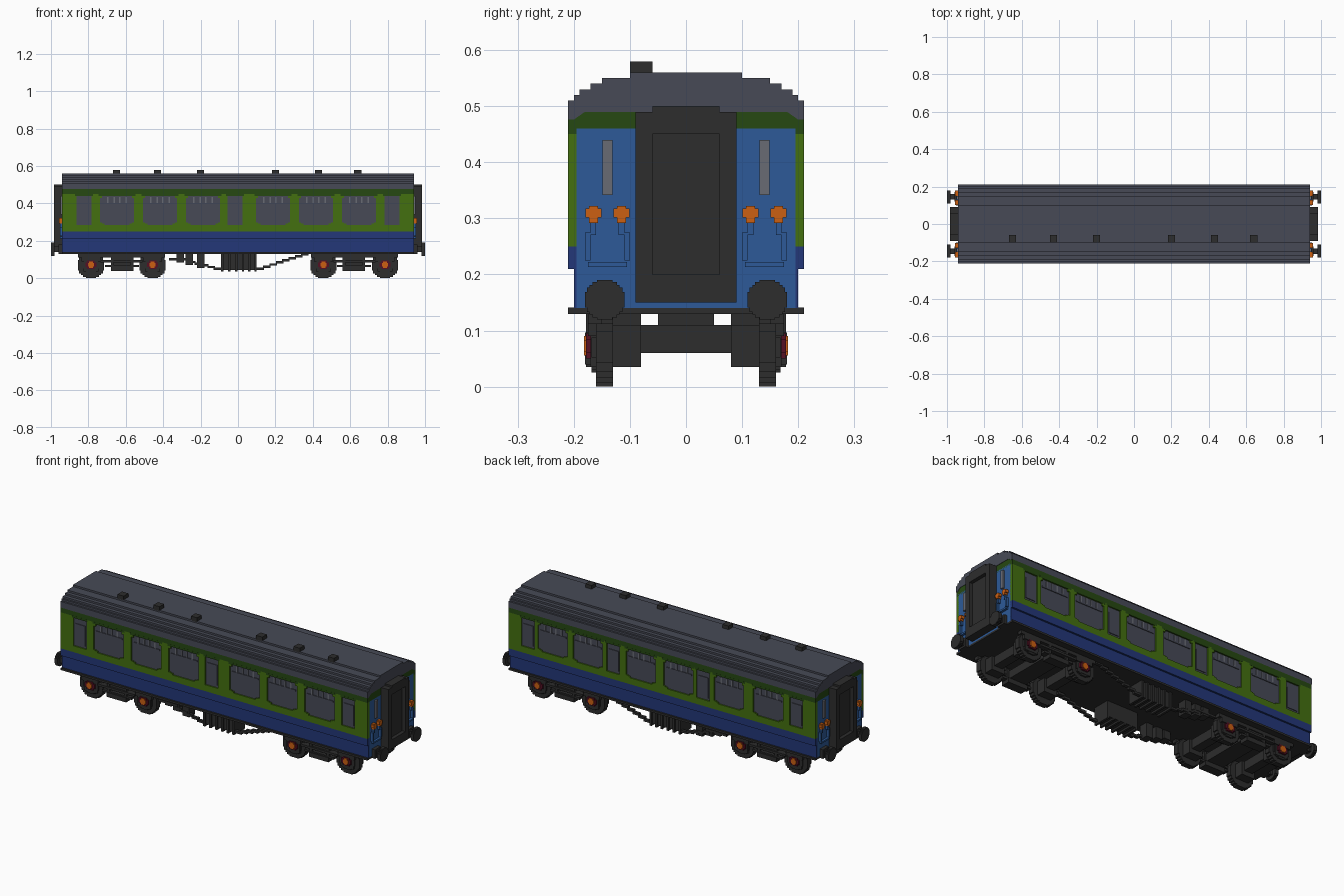
import bpy, bmesh
from mathutils import Vector

cube = bpy.data.objects.get("Cube")
if cube:
    bpy.data.objects.remove(cube, do_unlink=True)


def srgb(h):
    vals = [int(h[i:i + 2], 16) / 255 for i in (0, 2, 4)]
    return tuple(v / 12.92 if v <= 0.04045 else ((v + 0.055) / 1.055) ** 2.4 for v in vals) + (1,)


def material(name, h):
    m = bpy.data.materials.new(name)
    m.use_nodes = True
    m.diffuse_color = srgb(h)
    bsdf = m.node_tree.nodes["Principled BSDF"]
    bsdf.inputs["Base Color"].default_value = srgb(h)
    bsdf.inputs["Roughness"].default_value = 0.9
    return m


GREY = material("slate grey", "474A56")
DARK = material("charcoal", "2D2D2D")
ORANGE = material("orange", "CC6012")
MAROON = material("maroon", "551024")
STEEL = material("steel grey", "686B74")
DGREEN = material("dark green", "264812")
LGREEN = material("leaf green", "437010")
DBLUE = material("navy blue", "233778")
LBLUE = material("light blue", "2D5A98")


def finish(name, bm, mat):
    bmesh.ops.recalc_face_normals(bm, faces=bm.faces)
    me = bpy.data.meshes.new(name)
    bm.to_mesh(me)
    bm.free()
    me.materials.append(mat)
    ob = bpy.data.objects.new(name, me)
    bpy.context.collection.objects.link(ob)
    return ob


def boxes(name, mat, *specs):
    """One object from boxes given as (x0, x1, y0, y1, z0, z1)."""
    bm = bmesh.new()
    for b in specs:
        lo = Vector((min(b[0:2]), min(b[2:4]), min(b[4:6])))
        hi = Vector((max(b[0:2]), max(b[2:4]), max(b[4:6])))
        for v in bmesh.ops.create_cube(bm, size=1)["verts"]:
            v.co = (lo + hi) / 2 + v.co * (hi - lo)
    return finish(name, bm, mat)


def flip(specs, sx=1, sy=1):
    return [(a * sx, b * sx, c * sy, d * sy, e, f) for a, b, c, d, e, f in specs]


def both_sides(specs):
    return flip(specs) + flip(specs, sy=-1)


def prism_x(name, mat, pts, x0, x1):
    """Extrude a closed (y, z) profile along x."""
    bm = bmesh.new()
    face = bm.faces.new([bm.verts.new((x0, y, z)) for y, z in pts])
    out = bmesh.ops.extrude_face_region(bm, geom=[face])["geom"]
    bmesh.ops.translate(bm, vec=(x1 - x0, 0, 0), verts=[v for v in out if isinstance(v, bmesh.types.BMVert)])
    return finish(name, bm, mat)


def stepped_disk(r, steps):
    """Half extents of stacked rectangles that form a blocky disk."""
    return [(r * a, r * b) for a, b in steps]


ROUND = [(1, 0.4), (0.9, 0.62), (0.76, 0.76), (0.62, 0.9), (0.4, 1)]
L = 0.94

# Body core, lower side panels and floor
boxes("body_core", LBLUE, (-L, L, -0.195, 0.195, 0.14, 0.46))
boxes("lower_side_panels", DBLUE, *both_sides([(-L, L, 0.19, 0.20, 0.14, 0.21), (-L, L, 0.19, 0.21, 0.21, 0.25)]))
boxes("floor_plate", DARK, (-L, L, -0.21, 0.21, 0.13, 0.141))

# Upper band and stepped roof
boxes("upper_band", DGREEN, (-L, L, -0.20, 0.20, 0.45, 0.495), (-L, L, -0.21, 0.21, 0.45, 0.476))
half = [(0.18, 0.49), (0.20, 0.476), (0.21, 0.476), (0.21, 0.51), (0.20, 0.51), (0.20, 0.52), (0.19, 0.52),
        (0.19, 0.53), (0.17, 0.53), (0.17, 0.54), (0.15, 0.54), (0.15, 0.55), (0.10, 0.55), (0.10, 0.56)]
prism_x("roof", GREY, half + [(-y, z) for y, z in reversed(half)], -L - 0.002, L + 0.002)
boxes("roof_vents", DARK, *[(x - 0.019, x + 0.019, -0.10, -0.06, 0.555, 0.58)
                            for x in (-0.65, -0.43, -0.20, 0.20, 0.43, 0.64)])

# Window walls: pillars between openings, with glass set back behind them
Z0, Z1 = 0.285, 0.44


def window_wall(side, sy, windows, doors):
    openings = sorted([(x - 0.091, x + 0.091) for x in windows] + [(x - 0.04, x + 0.04) for x in doors])
    wall = [(-L, L, 0.19, 0.21, 0.25, Z0), (-L, L, 0.19, 0.21, Z1, 0.451)]
    start = -L
    for a, b in openings + [(L, L)]:
        wall.append((start, a, 0.19, 0.21, Z0, Z1))
        start = b
    c = 0.012
    for x in windows:
        for s in (-1, 1):
            e = x + s * 0.091
            wall += [(e, e - s * c, 0.19, 0.21, z, z + d) for z, d in ((Z0, c), (Z0, 2 * c))][:1]
            wall += [(e, e - s * 2 * c, 0.19, 0.21, Z0, Z0 + 0.008), (e, e - s * c, 0.19, 0.21, Z1 - c, Z1)]
    boxes(side + "_window_wall", LGREEN, *flip(wall, sy=sy))
    boxes(side + "_glass", GREY, *flip([(a, b, 0.19, 0.203, Z0, Z1) for a, b in openings], sy=sy))
    # Door windows have a raised lower pane
    boxes(side + "_door_panes", GREY, *flip([(x - 0.03, x + 0.03, 0.2, 0.207, Z0 + 0.012, Z1 - 0.03)
                                             for x in doors], sy=sy))
    # Sliding ventilators along the window tops
    boxes(side + "_ventilators", STEEL, *flip(
        [(x + d - 0.004, x + d + 0.004, 0.2, 0.206, 0.402, 0.435)
         for x in windows for d in (-0.05, -0.015, 0.015, 0.05)], sy=sy))
    boxes(side + "_ventilator_rails", GREY, *flip([(x - 0.08, x + 0.08, 0.2, 0.207, 0.394, 0.402)
                                                  for x in windows], sy=sy))
    # Dark trim hanging from the upper band over each opening
    boxes(side + "_window_hoods", DGREEN, *flip(
        [(a - 0.008, b + 0.008, 0.205, 0.2105, Z1, 0.4505) for a, b in openings], sy=sy))


window_wall("front", -1, (-0.647, -0.417, -0.187, 0.187, 0.417, 0.647), (-0.823, -0.015, 0.823))
window_wall("back", 1, (-0.65, -0.41, -0.10, 0.13, 0.455, 0.67), (-0.823, -0.25, 0.30, 0.823))

for s, end in ((1, "left"), (-1, "right")):
    # Gangway frame with a recessed door
    boxes(end + "_gangway", DARK, *flip([
        (0.93, 0.985, 0.06, 0.09, 0.15, 0.49), (0.93, 0.985, -0.09, -0.06, 0.15, 0.49),
        (0.93, 0.985, -0.06, 0.06, 0.15, 0.20), (0.93, 0.985, -0.06, 0.06, 0.45, 0.50),
        (0.93, 0.965, -0.06, 0.06, 0.20, 0.45)], sx=s))
    # Handrails, lamps and hoses
    boxes(end + "_handrails", STEEL, *flip(both_sides([(0.93, 0.95, 0.131, 0.149, 0.342, 0.44)]), sx=s))
    lamps = []
    for y in (0.115, 0.165):
        lamps += [(0.93, 0.958, y - 0.014, y + 0.014, 0.302, 0.318), (0.93, 0.958, y - 0.008, y + 0.008, 0.292, 0.322)]
    boxes(end + "_lamps", ORANGE, *flip(both_sides(lamps), sx=s))
    hoses = [(0.93, 0.953, 0.10, 0.11, 0.225, 0.275), (0.93, 0.953, 0.17, 0.18, 0.225, 0.275),
             (0.93, 0.953, 0.105, 0.175, 0.213, 0.222), (0.93, 0.953, 0.11, 0.12, 0.27, 0.292),
             (0.93, 0.953, 0.16, 0.17, 0.27, 0.292)]
    boxes(end + "_hoses", LBLUE, *flip(both_sides(hoses), sx=s))
    # Buffers
    buf = [(0.93, 0.985, 0.13, 0.16, 0.14, 0.17), (0.93, 0.96, 0.12, 0.17, 0.13, 0.18)]
    buf += [(0.98, 1.0, 0.145 - a, 0.145 + a, 0.155 - b, 0.155 + b) for a, b in stepped_disk(0.035, ROUND)]
    boxes(end + "_buffers", DARK, *flip(both_sides(buf), sx=s))

    # Bogie: wheels, axles, side frames and axle boxes
    wheels, frame, hubs, rims = [], [], [], []
    for x in (0.457, 0.786):
        wheels += [(x - a, x + a, 0.13, 0.16, 0.07 - b, 0.07 + b) for a, b in stepped_disk(0.07, ROUND)]
        wheels += [(x - a, x + a, 0.16, 0.168, 0.07 - b, 0.07 + b) for a, b in stepped_disk(0.045, ROUND)]
        frame += [(x - 0.025, x + 0.025, -0.14, 0.14, 0.06, 0.11),
                  (x - 0.05, x + 0.05, 0.15, 0.175, 0.09, 0.115), (x - 0.04, x + 0.04, 0.08, 0.17, 0.035, 0.11)]
        rims += [(x - 0.03, x + 0.03, 0.16, 0.178, 0.06, 0.085), (x - 0.02, x + 0.02, 0.16, 0.178, 0.05, 0.095)]
        hubs += [(x - 0.016, x + 0.016, 0.16, 0.182, 0.063, 0.082), (x - 0.01, x + 0.01, 0.16, 0.182, 0.056, 0.09)]
    frame += [(0.39, 0.855, 0.15, 0.175, 0.112, 0.131), (0.51, 0.735, 0.15, 0.18, 0.085, 0.097),
              (0.56, 0.68, 0.13, 0.18, 0.04, 0.065), (0.53, 0.71, 0.14, 0.175, 0.06, 0.072),
              (0.565, 0.675, 0.15, 0.17, 0.09, 0.115),
              (0.56, 0.575, 0.14, 0.175, 0.06, 0.12), (0.665, 0.68, 0.14, 0.175, 0.06, 0.12),
              (0.57, 0.67, -0.15, 0.15, 0.065, 0.108), (0.59, 0.65, 0.0, 0.05, 0.10, 0.131)]
    boxes(end + "_wheels", DARK, *flip(both_sides(wheels), sx=s))
    boxes(end + "_bogie_frame", DARK, *flip(both_sides(frame), sx=s))
    boxes(end + "_axle_box_covers", MAROON, *flip(both_sides(rims), sx=s))
    boxes(end + "_axle_box_caps", ORANGE, *flip(both_sides(hubs), sx=s))

# Equipment boxes with ribs under the middle
gear = [(-0.09, 0.10, 0.08, 0.168, 0.045, 0.131)]
gear += [(x - 0.006, x + 0.006, 0.08, 0.178, 0.035, 0.131) for x in (-0.084, -0.047, -0.01, 0.027, 0.06, 0.094)]
gear += [(x - 0.02, x + 0.02, 0.12, 0.17, z, 0.131) for x, z in ((-0.31, 0.085), (-0.26, 0.07), (-0.20, 0.055))]
boxes("equipment_boxes", DARK, *both_sides(gear))

# Stepped truss rods
rods = [(-0.37, -0.25, 0.155, 0.172, 0.095, 0.107)]
for i in range(8):
    x, z = 0.10 + i * 0.034, 0.045 + i * 0.011
    rods.append((x, x + 0.04, 0.155, 0.172, z, z + 0.013))
for i in range(5):
    x, z = -0.09 - i * 0.034, 0.045 + i * 0.009
    rods.append((x, x - 0.04, 0.155, 0.172, z, z + 0.012))
boxes("truss_rods", DARK, *both_sides(rods))
